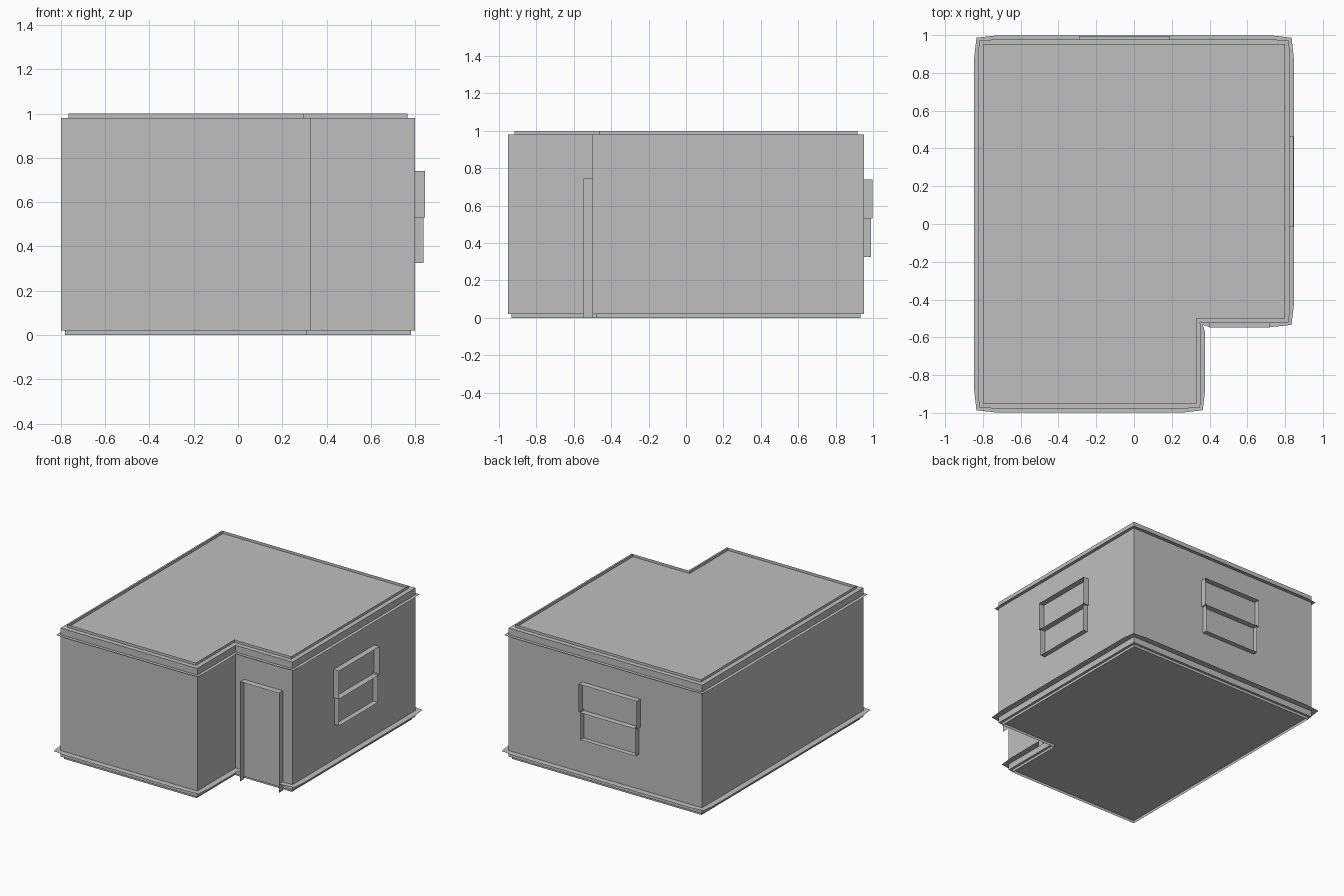
import bpy
from mathutils import Vector

if "Cube" in bpy.data.objects:
    bpy.data.objects.remove(bpy.data.objects["Cube"])

grey = bpy.data.materials.new("light_grey")
grey.diffuse_color = (0.52, 0.52, 0.52, 1)
grey.use_nodes = True
grey.node_tree.nodes["Principled BSDF"].inputs["Base Color"].default_value = grey.diffuse_color

# L-shaped floor plan, counter-clockwise
PLAN = [Vector(p) for p in ((-0.8, -0.952), (0.33, -0.952), (0.33, -0.5),
                            (0.8, -0.5), (0.8, 0.952), (-0.8, 0.952))]
N = len(PLAN)


def make(name, verts, faces):
    me = bpy.data.meshes.new(name)
    me.from_pydata([tuple(v) for v in verts], [], faces)
    me.materials.append(grey)
    ob = bpy.data.objects.new(name, me)
    bpy.context.collection.objects.link(ob)
    return ob


def normal(i):
    d = (PLAN[(i + 1) % N] - PLAN[i]).normalized()
    return Vector((d.y, -d.x))


def offset(d):
    """Plan outline moved outwards by d, with mitred corners."""
    return [PLAN[i] + (normal(i) + normal(i - 1)) * d for i in range(N)]


def band(name, d, z0, z1, caps=False):
    """Upright sheet around the plan, optionally closed top and bottom."""
    pts = offset(d)
    verts = [(p.x, p.y, z) for z in (z0, z1) for p in pts]
    faces = [(i, (i + 1) % N, N + (i + 1) % N, N + i) for i in range(N)]
    if caps:
        faces += [tuple(reversed(range(N))), tuple(range(N, 2 * N))]
    return make(name, verts, faces)


def ledge(name, d, corner_d, z, gap=None):
    """Flat sheet ledge, slightly pulled in at the corners; gap is (edge, x0, x1)."""
    verts, faces = [], []
    corners = offset(corner_d)
    for i in range(N):
        a, b = PLAN[i], PLAN[(i + 1) % N]
        u, n = (b - a).normalized(), normal(i)
        inner = [a, a + u * 0.07, b - u * 0.07, b]
        outer = [corners[i], inner[1] + n * d, inner[2] + n * d, corners[(i + 1) % N]]
        skip = -1
        if gap and gap[0] == i:
            inner[1], inner[2] = Vector((gap[1], a.y)), Vector((gap[2], a.y))
            outer[1], outer[2] = inner[1] + n * d, inner[2] + n * d
            skip = 1
        k = len(verts)
        verts += [(p.x, p.y, z) for p in inner + outer]
        faces += [(k + j, k + 4 + j, k + 5 + j, k + 1 + j) for j in range(3) if j != skip]
    return make(name, verts, faces)


def frame(name, origin, along, out, loop, depth, closed=True):
    """Sheet frame standing out from a wall; loop holds (distance along, height)."""
    o, u, n = Vector(origin), Vector(along), Vector(out)
    up = Vector((0, 0, 1))
    base = [o + u * s + up * z for s, z in loop]
    m = len(base)
    verts = base + [p + n * depth for p in base]
    faces = [(i, (i + 1) % m, m + (i + 1) % m, m + i) for i in range(m if closed else m - 1)]
    return make(name, verts, faces)


def window(name, origin, along, out):
    # larger upper sash in front of a slightly narrower lower sash
    frame(name + "_upper_frame", origin, along, out,
          [(-0.24, 0.53), (0.24, 0.53), (0.24, 0.74), (-0.24, 0.74)], 0.044)
    frame(name + "_lower_frame", origin, along, out,
          [(-0.228, 0.545), (-0.228, 0.325), (0.228, 0.325), (0.228, 0.545)], 0.038, False)


# Main body with flat roof and floor
band("walls", 0, 0.02, 0.98, caps=True)
# Thin rims above the roof and below the floor
band("parapet", -0.035, 0.98, 1.0)
band("base_skirt", -0.018, 0.0, 0.02)
# Ledges, the lower one interrupted by the door
ledge("cornice", 0.025, 0.02, 0.93)
ledge("plinth_ledge", 0.046, 0.034, 0.065, gap=(2, 0.4, 0.72))
# Door frame in the recessed front corner
frame("door_frame", (0.56, -0.5, 0), (1, 0, 0), (0, -1, 0),
      [(0.16, 0), (0.16, 0.745), (-0.16, 0.745), (-0.16, 0)], 0.047, False)
# Windows on the right and back walls
window("right_window", (0.8, 0.225, 0), (0, 1, 0), (1, 0, 0))
window("back_window", (-0.05, 0.952, 0), (-1, 0, 0), (0, 1, 0))
